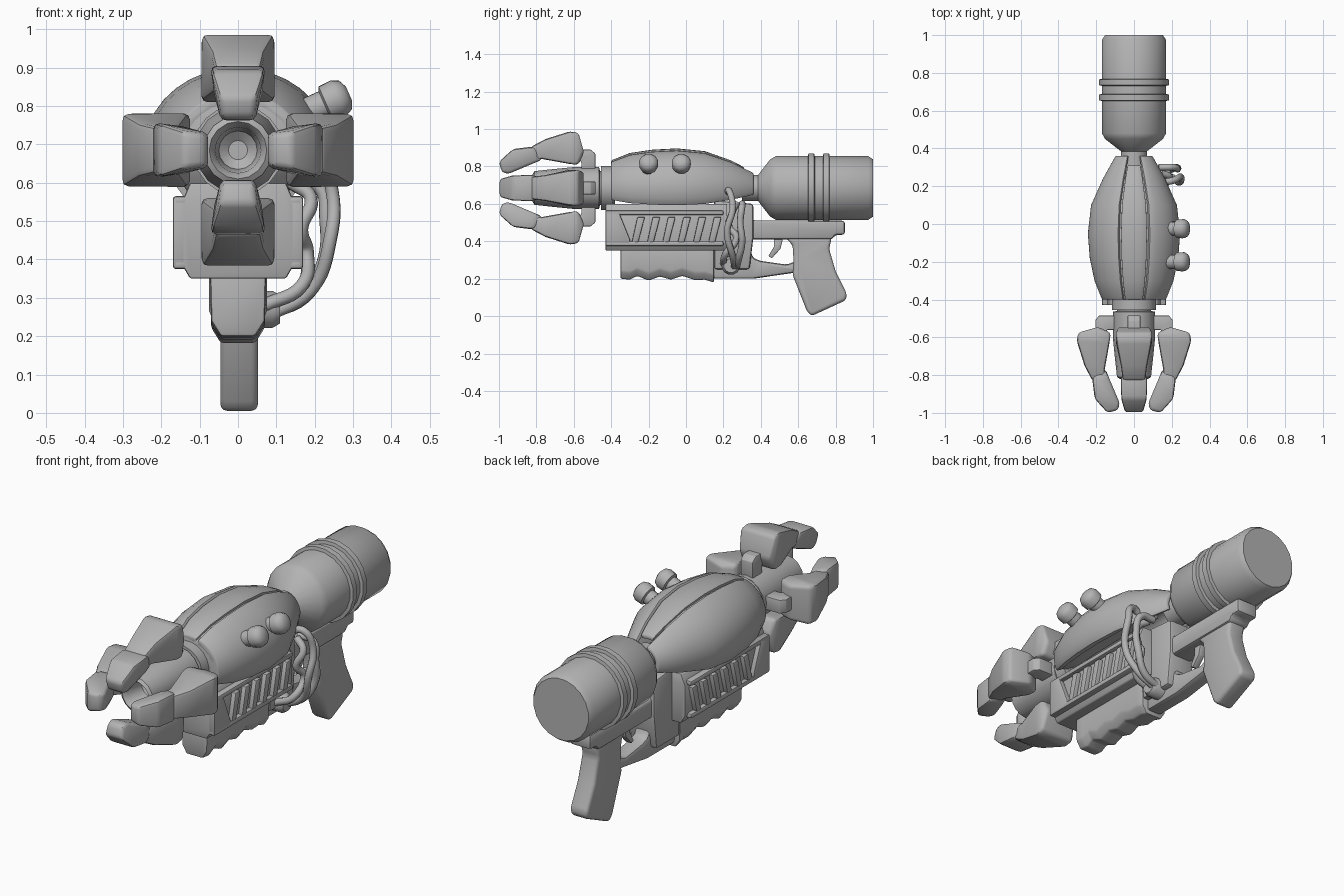
import bpy, bmesh, math
from mathutils import Vector

if "Cube" in bpy.data.objects:
    bpy.data.objects.remove(bpy.data.objects["Cube"], do_unlink=True)

AXIS_Z = 0.685
grey = bpy.data.materials.new("plain_grey")
grey.use_nodes = True
grey.diffuse_color = (0.45, 0.45, 0.45, 1)
grey.node_tree.nodes["Principled BSDF"].inputs["Base Color"].default_value = (0.45, 0.45, 0.45, 1)


def finish(name, bm, bevel=0.0, angle=35, segments=2):
    """Turn a bmesh into a bevelled, smooth-shaded object."""
    bmesh.ops.recalc_face_normals(bm, faces=bm.faces)
    mesh = bpy.data.meshes.new(name)
    bm.to_mesh(mesh)
    bm.free()
    mesh.materials.append(grey)
    ob = bpy.data.objects.new(name, mesh)
    bpy.context.collection.objects.link(ob)
    bpy.ops.object.select_all(action="DESELECT")
    ob.select_set(True)
    bpy.context.view_layer.objects.active = ob
    if bevel:
        mod = ob.modifiers.new("bevel", "BEVEL")
        mod.width, mod.segments = bevel, segments
        mod.limit_method, mod.angle_limit = "ANGLE", math.radians(25)
        bpy.ops.object.modifier_apply(modifier="bevel")
    bpy.ops.object.shade_smooth_by_angle(angle=math.radians(angle))
    return ob


def loft(name, rings, **kw):
    """Skin a list of equal closed rings and cap both ends."""
    bm = bmesh.new()
    vs = [[bm.verts.new(p) for p in ring] for ring in rings]
    n = len(vs[0])
    for a, b in zip(vs, vs[1:]):
        for i in range(n):
            j = (i + 1) % n
            bm.faces.new((a[i], a[j], b[j], b[i]))
    bm.faces.new(vs[0])
    bm.faces.new(vs[-1])
    return finish(name, bm, **kw)


def slab(name, outline, x0, x1, **kw):
    """Side outline in (y, z) extruded from x0 to x1."""
    return loft(name, [[(x, y, z) for y, z in outline] for x in (x0, x1)], **kw)


def lathe(name, profile, origin=(0, 0, AXIS_Z), direction=(0, 1, 0), sides=20, **kw):
    """Profile of (distance, radius) turned about a direction."""
    d = Vector(direction).normalized()
    u = d.orthogonal().normalized()
    v = d.cross(u)
    turns = [math.tau * i / sides for i in range(sides)]
    return loft(name, [[Vector(origin) + d * h + r * (math.cos(t) * u + math.sin(t) * v)
                        for t in turns] for h, r in profile], **kw)


def hose(name, points, radius):
    """Smooth tube through points."""
    curve = bpy.data.curves.new(name, "CURVE")
    curve.dimensions = "3D"
    curve.bevel_depth, curve.bevel_resolution = radius, 2
    curve.resolution_u, curve.use_fill_caps = 6, True
    spline = curve.splines.new("BEZIER")
    spline.bezier_points.add(len(points) - 1)
    for bp, p in zip(spline.bezier_points, points):
        bp.co = p
        bp.handle_left_type = bp.handle_right_type = "AUTO"
    curve.materials.append(grey)
    ob = bpy.data.objects.new(name, curve)
    bpy.context.collection.objects.link(ob)


# Rear tank with its two raised bands
lathe("rear_tank", [(0.3, 0.07), (0.385, 0.07), (0.45, 0.155), (0.48, 0.172),
                    (0.975, 0.172), (1.0, 0.155)], angle=40)
for i, y in enumerate((0.67, 0.75)):
    lathe(f"tank_band_{i + 1}", [(y - 0.02, 0.165), (y - 0.015, 0.188),
                                 (y + 0.015, 0.188), (y + 0.02, 0.165)])

# Front barrel with collar and hollow muzzle
lathe("barrel_collar", [(-0.455, 0.1), (-0.455, 0.118), (-0.39, 0.118), (-0.39, 0.1)])
lathe("barrel", [(-0.68, 0.025), (-0.7, 0.05), (-0.8, 0.06), (-0.82, 0.075), (-0.81, 0.09),
                 (-0.72, 0.1), (-0.6, 0.112), (-0.465, 0.112), (-0.46, 0.09), (-0.38, 0.09)], sides=16)

# Domed body made of a core, a top strip and two side shells
STATIONS = [(-0.4, 0.17, 0.15), (-0.3, 0.21, 0.19), (-0.18, 0.235, 0.208), (-0.05, 0.245, 0.215),
            (0.1, 0.228, 0.2), (0.24, 0.165, 0.15), (0.36, 0.098, 0.088)]


def shell(name, start, end, outer, inner, stations=STATIONS, steps=9):
    rings = []
    for y, a, b in stations:
        arc = [math.radians(start + (end - start) * i / steps) for i in range(steps + 1)]
        ring = [(k * a * math.cos(t), y, max(0.59, AXIS_Z + k * b * math.sin(t)))
                for k, ts in ((outer, arc), (inner, arc[::-1])) for t in ts]
        rings.append(ring)
    loft(name, rings, bevel=0.006)


shell("left_shell", -26, 70, 1.0, 0.8)
shell("right_shell", 206, 110, 1.0, 0.8)
shell("top_strip", 73, 107, 0.985, 0.8, STATIONS[:-1] + [(0.31, 0.125, 0.113)], 4)
shell("body_core", -24, 204, 0.92, 0.3, STATIONS[:-1], 16)

# Two side knobs
for i, y in enumerate((-0.2, -0.025)):
    lathe(f"knob_{i + 1}", [(0, 0.038), (0.055, 0.038), (0.06, 0.05), (0.095, 0.052),
                            (0.115, 0.042), (0.125, 0.02)],
          (0.175, y, 0.782), (0.9, 0, 0.4), 12, angle=50)


# Four grasping claws around the barrel, each a link, a knuckle and a fingertip
def claw_part(name, turn, stations, bevel):
    c, s = math.cos(turn), math.sin(turn)
    rings = []
    for yi, ri, wi, yo, ro, wo in stations:
        corners = ((yi, ri, -wi), (yi, ri, wi), (yo, ro, wo), (yo, ro, -wo))
        rings.append([(r * c - t * s, y, AXIS_Z + r * s + t * c) for y, r, t in corners])
    loft(name, rings, bevel=bevel, angle=40)


LINK = [(-0.56, 0.09, 0.034, -0.485, 0.09, 0.034), (-0.56, 0.14, 0.034, -0.485, 0.185, 0.034),
        (-0.565, 0.145, 0.034, -0.51, 0.205, 0.034), (-0.62, 0.145, 0.034, -0.62, 0.205, 0.034)]
KNUCKLE = [(-0.575, 0.125, 0.085, -0.545, 0.19, 0.085), (-0.59, 0.125, 0.095, -0.575, 0.295, 0.095),
           (-0.63, 0.13, 0.096, -0.62, 0.303, 0.094), (-0.77, 0.155, 0.062, -0.75, 0.262, 0.07),
           (-0.83, 0.15, 0.055, -0.83, 0.22, 0.06)]
FINGERTIP = [(-0.77, 0.15, 0.055, -0.8, 0.215, 0.06), (-0.82, 0.13, 0.06, -0.83, 0.22, 0.072),
             (-0.95, 0.075, 0.045, -0.925, 0.208, 0.07), (-0.985, 0.085, 0.043, -1.0, 0.14, 0.048)]
for i, side in enumerate(("left", "top", "right", "bottom")):
    turn = math.pi / 2 * i
    claw_part(side + "_claw_link", turn, LINK, 0.01)
    claw_part(side + "_claw_knuckle", turn, KNUCKLE, 0.02)
    claw_part(side + "_claw_fingertip", turn, FINGERTIP, 0.015)

# Lower housing: eight-sided block with framed, slanted side vents
SECTION = [(0.125, 0.35), (0.148, 0.39), (0.148, 0.545), (0.125, 0.6)]
SECTION += [(-x, z) for x, z in SECTION[::-1]]
loft("lower_housing", [[(x, y, z) for x, z in SECTION] for y in (-0.43, 0.22)], bevel=0.006)
for side, name in ((1, "left"), (-1, "right")):
    inner, outer = side * 0.13, side * 0.17
    for part, z in (("lower", 0.375), ("upper", 0.54)):
        slab(f"{name}_{part}_rail", [(-0.43, z), (0.2, z), (0.2, z + 0.025), (-0.43, z + 0.025)],
             inner, outer, bevel=0.008)
    slab(f"{name}_vent_front", [(-0.43, 0.38), (-0.3, 0.38), (-0.3, 0.41), (-0.36, 0.56), (-0.43, 0.56)],
         inner, outer, bevel=0.006)
    for i in range(6):
        y = -0.29 + 0.082 * i
        slab(f"{name}_vent_{i + 1}", [(y, 0.395), (y + 0.035, 0.395), (y + 0.07, 0.53), (y + 0.03, 0.53)],
             inner, outer, bevel=0.006)

# Foregrip with a wavy, chamfered underside
WAVES = [(-0.35, 0.2), (-0.3, 0.195), (-0.26, 0.215), (-0.2, 0.19), (-0.14, 0.212), (-0.08, 0.195),
         (-0.02, 0.215), (0.05, 0.192), (0.1, 0.195), (0.15, 0.18)]
loft("foregrip", [[(-0.045, y, z), (-0.07, y, z + 0.04), (-0.073, y, 0.37),
                   (0.073, y, 0.37), (0.07, y, z + 0.04), (0.045, y, z)] for y, z in WAVES], bevel=0.008)

# Rear frame, trigger guard, trigger and pistol grip
slab("frame_block", [(0.15, 0.25), (0.34, 0.25), (0.36, 0.42), (0.36, 0.6), (0.15, 0.62)],
     -0.075, 0.075, bevel=0.015)
slab("rear_frame", [(0.2, 0.41), (0.78, 0.41), (0.8, 0.435), (0.85, 0.435), (0.85, 0.51),
                    (0.36, 0.51), (0.33, 0.6), (0.2, 0.6)], -0.06, 0.06, bevel=0.015)
slab("trigger_guard", [(0.14, 0.2), (0.36, 0.2), (0.6, 0.235), (0.6, 0.3), (0.54, 0.275),
                       (0.4, 0.295), (0.36, 0.31), (0.34, 0.36), (0.14, 0.36)], -0.042, 0.042, bevel=0.016)
slab("trigger", [(0.47, 0.42), (0.52, 0.42), (0.505, 0.36), (0.46, 0.31), (0.44, 0.32), (0.47, 0.37)],
     -0.018, 0.018, bevel=0.005)
slab("pistol_grip", [(0.53, 0.42), (0.78, 0.42), (0.765, 0.36), (0.8, 0.24), (0.86, 0.12), (0.855, 0.085),
                     (0.67, 0.0), (0.645, 0.03), (0.57, 0.22), (0.575, 0.3), (0.57, 0.38)],
     -0.046, 0.052, bevel=0.02, segments=3)
lathe("hose_socket", [(-0.06, 0.05), (0.07, 0.05), (0.09, 0.038)], (0.02, 0.24, 0.27), (1, 0, 0), 12)

# Hoses looping down the left side
hose("outer_hose", [(0.15, 0.22, 0.66), (0.205, 0.23, 0.67), (0.245, 0.25, 0.58), (0.24, 0.22, 0.45),
                    (0.19, 0.25, 0.32), (0.07, 0.26, 0.25)], 0.018)
hose("middle_hose", [(0.13, 0.3, 0.6), (0.21, 0.3, 0.59), (0.23, 0.29, 0.5), (0.225, 0.3, 0.4),
                     (0.17, 0.28, 0.3), (0.07, 0.27, 0.26)], 0.018)
hose("inner_hose", [(0.14, 0.27, 0.6), (0.19, 0.25, 0.56), (0.165, 0.23, 0.48), (0.18, 0.27, 0.42),
                    (0.165, 0.21, 0.33), (0.07, 0.2, 0.28)], 0.018)
